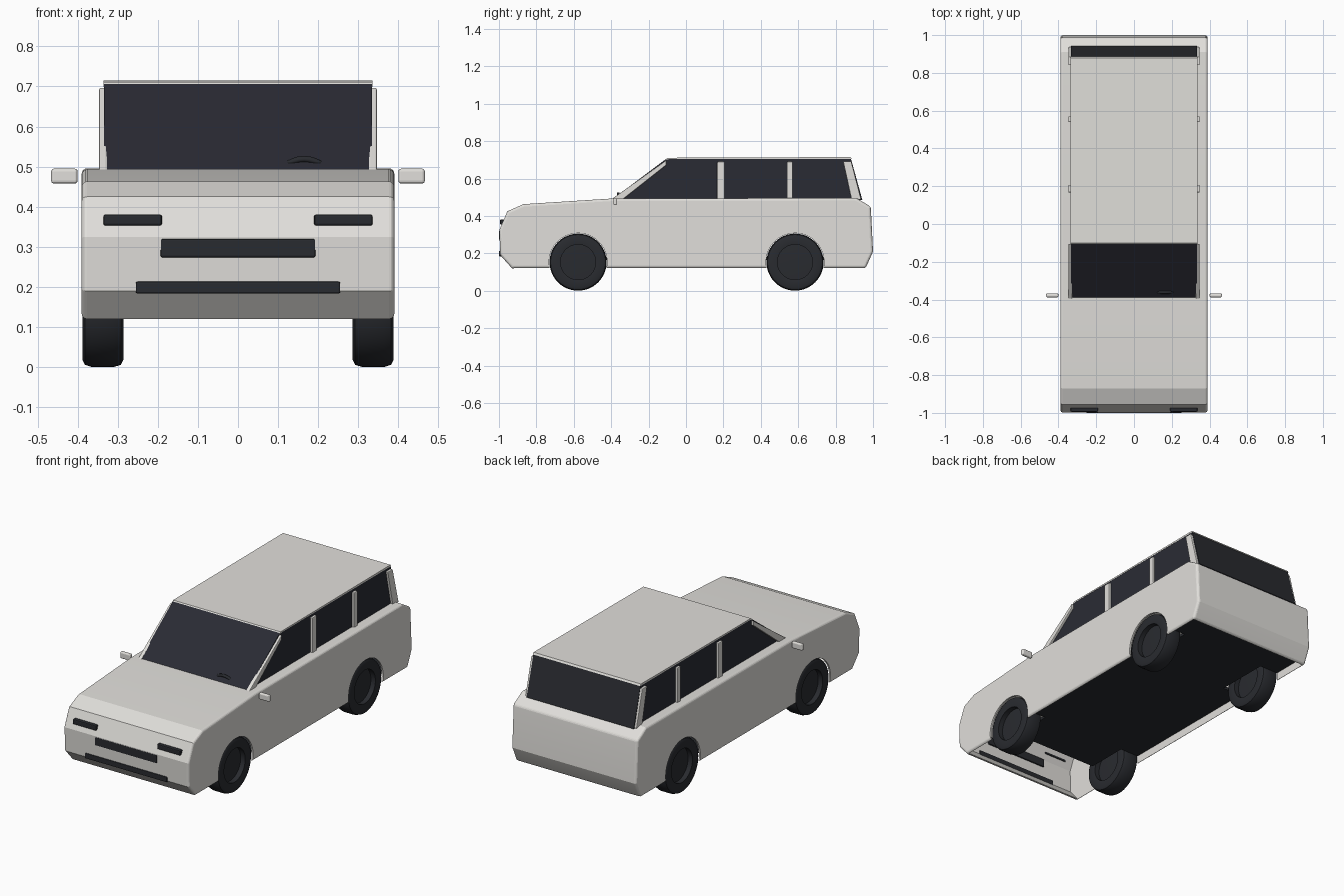
import bpy, bmesh, math
from mathutils import Matrix

if "Cube" in bpy.data.objects:
    bpy.data.objects.remove(bpy.data.objects["Cube"])


def material(name, rgb):
    m = bpy.data.materials.new(name)
    m.diffuse_color = (*rgb, 1)
    m.use_nodes = True
    m.node_tree.nodes["Principled BSDF"].inputs["Base Color"].default_value = m.diffuse_color
    return m


PAINT = material("pale grey paint", (0.75, 0.735, 0.705))
GLASS = material("dark glass", (0.023, 0.024, 0.034))
BLACK = material("black rubber and trim", (0.022, 0.024, 0.029))


def finish(name, bm, mat):
    bmesh.ops.recalc_face_normals(bm, faces=bm.faces)
    me = bpy.data.meshes.new(name)
    bm.to_mesh(me)
    bm.free()
    ob = bpy.data.objects.new(name, me)
    bpy.context.collection.objects.link(ob)
    if mat:
        me.materials.append(mat)
    return ob


def apply_modifiers(ob):
    dg = bpy.context.evaluated_depsgraph_get()
    me = bpy.data.meshes.new_from_object(ob.evaluated_get(dg))
    ob.modifiers.clear()
    ob.data = me


def bevel(ob, width, segments=2):
    m = ob.modifiers.new("bevel", 'BEVEL')
    m.width, m.segments, m.limit_method = width, segments, 'ANGLE'
    m.angle_limit = math.radians(50)
    apply_modifiers(ob)


def cut(ob, cutter):
    m = ob.modifiers.new("cut", 'BOOLEAN')
    m.operation, m.object, m.solver = 'DIFFERENCE', cutter, 'EXACT'
    apply_modifiers(ob)


def smooth(ob, angle=35):
    bpy.ops.object.select_all(action='DESELECT')
    ob.select_set(True)
    bpy.context.view_layer.objects.active = ob
    bpy.ops.object.shade_smooth_by_angle(angle=math.radians(angle))


def prism(name, profile, x0, x1, mat):
    """Side profile of (y, z) points, extruded across x."""
    bm = bmesh.new()
    f = bm.faces.new([bm.verts.new((x0, y, z)) for y, z in profile])
    ext = bmesh.ops.extrude_face_region(bm, geom=[f])["geom"]
    bmesh.ops.translate(bm, vec=(x1 - x0, 0, 0),
                        verts=[v for v in ext if isinstance(v, bmesh.types.BMVert)])
    return finish(name, bm, mat)


def box(name, x, y, z, mat):
    return prism(name, [(y[0], z[0]), (y[1], z[0]), (y[1], z[1]), (y[0], z[1])], *x, mat)


def lathe(name, profile, x, y, z, mat, steps=48):
    """Closed (radius, x) section spun about the axle."""
    bm = bmesh.new()
    vs = [bm.verts.new((a, 0, r)) for r, a in profile]
    es = [bm.edges.new((vs[i], vs[(i + 1) % len(vs)])) for i in range(len(vs))]
    bmesh.ops.spin(bm, geom=vs + es, cent=(0, 0, 0), axis=(1, 0, 0),
                   angle=math.tau, steps=steps, use_merge=True)
    bmesh.ops.remove_doubles(bm, verts=bm.verts, dist=1e-4)
    bmesh.ops.translate(bm, vec=(x, y, z), verts=bm.verts)
    return finish(name, bm, mat)


AXLES = {"front": -0.577, "rear": 0.583}
WHEEL_Z = 0.153

# Lower body: rounded prism, hollowed from below into a thin shell
body = prism("body", [(-0.93, 0.12), (-0.993, 0.19), (-0.998, 0.325), (-0.955, 0.425),
                      (-0.87, 0.463), (-0.4, 0.493), (0.91, 0.496), (0.988, 0.45),
                      (1.0, 0.21), (0.96, 0.12)], -0.39, 0.39, PAINT)
bevel(body, 0.014, 4)
hollow = prism("hollow_cutter", [(-0.92, 0.10), (-0.92, 0.121), (-0.98, 0.19), (-0.984, 0.32),
                                 (-0.945, 0.41), (-0.87, 0.449), (0.90, 0.46), (0.975, 0.44),
                                 (0.986, 0.21), (0.95, 0.121), (0.95, 0.10)],
               -0.38, 0.38, None)
cut(body, hollow)

# Floor pan
floor = box("floor_pan", (-0.379, 0.379), (-0.66, 0.955), (0.165, 0.18), BLACK)

# Wheel arches
cutters = [hollow]
for end, y in AXLES.items():
    for side in (-1, 1):
        bm = bmesh.new()
        bmesh.ops.create_cone(bm, cap_ends=True, segments=64, radius1=0.155, radius2=0.155,
                              depth=0.2, matrix=Matrix.Translation((side * 0.365, y, WHEEL_Z))
                              @ Matrix.Rotation(math.pi / 2, 4, 'Y'))
        c = finish(end + "_arch_cutter", bm, None)
        cut(body, c)
        cut(floor, c)
        cutters.append(c)
for c in cutters:
    c.hide_render = True
    c.hide_set(True)
smooth(body, 10)

# Wheels: tyre ring with a recessed hub disc
tyre = [(0.094, -0.046), (0.135, -0.051), (0.147, -0.045), (0.1525, -0.028),
        (0.1525, 0.028), (0.147, 0.045), (0.135, 0.051), (0.094, 0.046)]
hub = [(0.0, -0.022), (0.095, -0.018), (0.095, 0.018), (0.0, 0.022)]
for end, y in AXLES.items():
    for side, label in ((-1, "left"), (1, "right")):
        smooth(lathe(f"{end}_{label}_tyre", tyre, side * 0.337, y, WHEEL_Z, BLACK), 40)
        smooth(lathe(f"{end}_{label}_hub", hub, side * 0.337, y, WHEEL_Z, BLACK), 40)

# Glass cabin (tail window uses the trim black) and thin roof
cabin = prism("cabin_glass", [(-0.4, 0.485), (-0.105, 0.706), (0.882, 0.706), (0.943, 0.485)],
              -0.334, 0.334, GLASS)
cabin.data.materials.append(BLACK)
for p in cabin.data.polygons:
    if p.normal.y > 0.5:
        p.material_index = 1
roof = prism("roof", [(-0.112, 0.699), (-0.1, 0.711), (0.88, 0.715), (0.886, 0.705),
                      (-0.09, 0.704)], -0.335, 0.335, PAINT)

# Steering wheel rim, just poking through the windscreen
bpy.ops.mesh.primitive_torus_add(major_radius=0.07, minor_radius=0.008, major_segments=32,
                                 minor_segments=8, location=(0.165, -0.35, 0.45),
                                 rotation=(math.radians(100), 0, 0))
rim = bpy.context.object
rim.name = "steering_wheel"
rim.data.materials.append(BLACK)
smooth(rim, 60)

# Window pillars, door mirrors and headlights on both sides
pillars = {
    "windscreen_pillar": [(-0.402, 0.487), (-0.34, 0.487), (-0.105, 0.672), (-0.105, 0.698)],
    "middle_pillar": [(0.167, 0.487), (0.207, 0.487), (0.207, 0.69), (0.167, 0.69)],
    "rear_door_pillar": [(0.54, 0.487), (0.57, 0.487), (0.57, 0.69), (0.54, 0.69)],
    "tail_pillar": [(0.885, 0.487), (0.937, 0.487), (0.884, 0.692), (0.84, 0.692)],
}
for side, label in ((-1, "left"), (1, "right")):
    for name, prof in pillars.items():
        p = prism(f"{label}_{name}", prof, side * 0.326, side * 0.347, PAINT)
        bevel(p, 0.004)
    m = box(f"{label}_door_mirror", (side * 0.40, side * 0.466), (-0.388, -0.368),
            (0.458, 0.495), PAINT)
    bevel(m, 0.007, 3)
    h = box(f"{label}_headlight", (side * 0.19, side * 0.336), (-0.994, -0.965),
            (0.353, 0.381), BLACK)
    bevel(h, 0.005)

# Grille and bumper intake
for name, w, z in (("grille", 0.193, (0.274, 0.32)), ("bumper_intake", 0.255, (0.184, 0.213))):
    g = box(name, (-w, w), (-1.0, -0.975), z, BLACK)
    bevel(g, 0.004)
